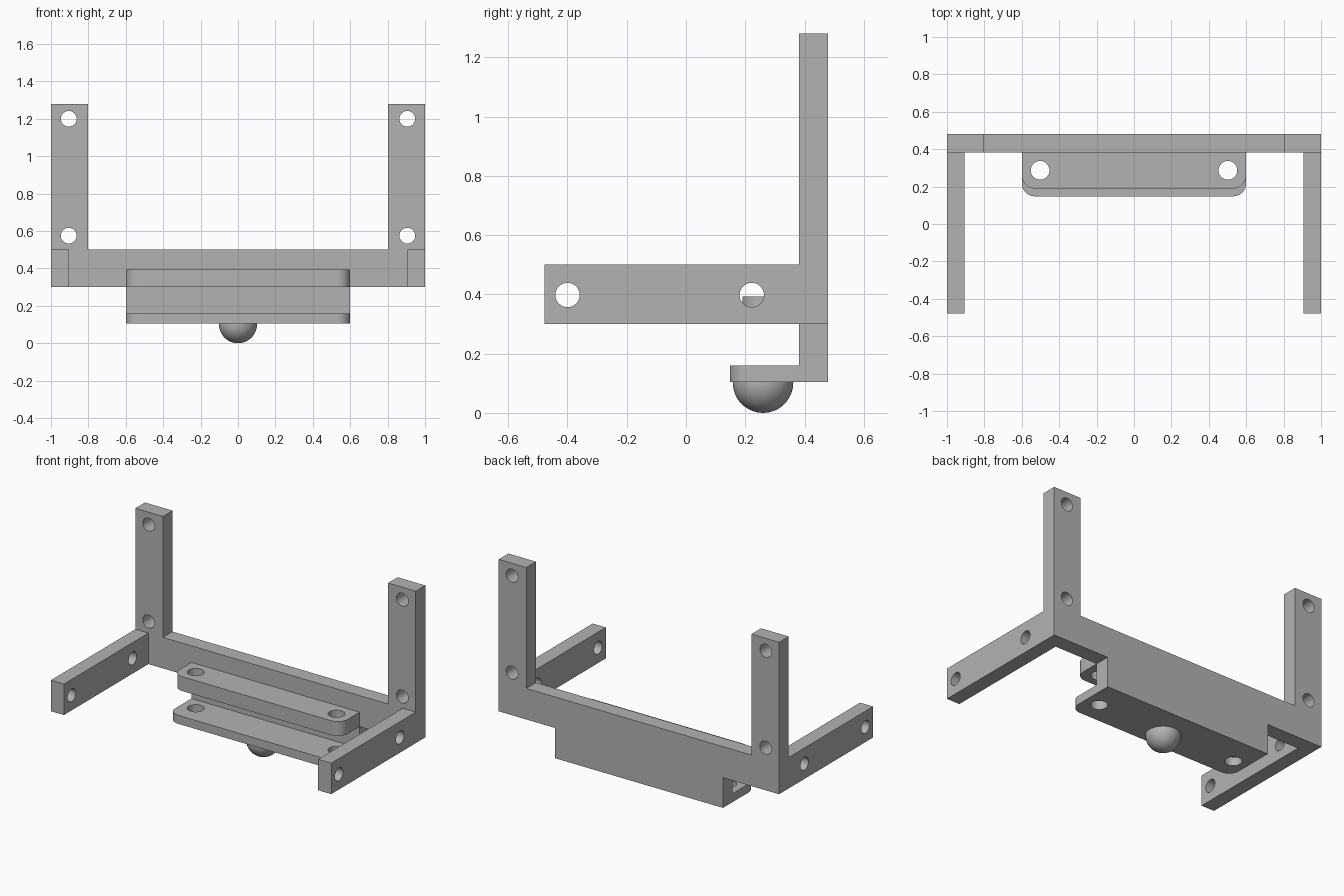
import bpy, bmesh
from math import pi, sin, cos
from mathutils import Matrix, Vector

cube = bpy.data.objects.get("Cube")
if cube:
    bpy.data.objects.remove(cube, do_unlink=True)

GREY = (0.45, 0.45, 0.45, 1)
grey = bpy.data.materials.new("plain grey")
grey.use_nodes = True
grey.diffuse_color = GREY
grey.node_tree.nodes["Principled BSDF"].inputs["Base Color"].default_value = GREY

# Each plane maps a profile (u, v) and a depth w into space
PLANES = {
    "x": lambda u, v, w: (w, u, v),
    "y": lambda u, v, w: (u, w, v),
    "z": lambda u, v, w: (u, v, w),
}


def add_object(name, bm):
    bmesh.ops.recalc_face_normals(bm, faces=bm.faces)
    mesh = bpy.data.meshes.new(name)
    bm.to_mesh(mesh)
    bm.free()
    mesh.materials.append(grey)
    ob = bpy.data.objects.new(name, mesh)
    bpy.context.collection.objects.link(ob)
    return ob


def prism(name, outline, axis, low, high):
    """Extrude a closed outline along an axis."""
    bm = bmesh.new()
    place = PLANES[axis]
    face = bm.faces.new([bm.verts.new(place(u, v, low)) for u, v in outline])
    geom = bmesh.ops.extrude_face_region(bm, geom=[face])["geom"]
    move = Vector(place(0, 0, high - low))
    bmesh.ops.translate(bm, vec=move, verts=[g for g in geom if isinstance(g, bmesh.types.BMVert)])
    return add_object(name, bm)


def arc(cx, cy, r, start, end, steps):
    return [(cx + r * cos(start + (end - start) * i / steps),
             cy + r * sin(start + (end - start) * i / steps)) for i in range(steps + 1)]


def drill(ob, centres, r, axis, low, high):
    """Cut round through-holes along an axis."""
    for u, v in centres:
        cutter = prism(ob.name + "_hole_cutter", arc(u, v, r, 0, 2 * pi, 40)[:-1], axis, low, high)
        cutter.hide_render = True
        cutter.hide_set(True)
        cut = ob.modifiers.new("hole", "BOOLEAN")
        cut.operation = "DIFFERENCE"
        cut.solver = "EXACT"
        cut.object = cutter


def smooth(ob):
    bpy.ops.object.select_all(action="DESELECT")
    bpy.context.view_layer.objects.active = ob
    ob.select_set(True)
    # Bake the holes first so their walls are smoothed too
    cutters = [m.object for m in ob.modifiers]
    for m in list(ob.modifiers):
        bpy.ops.object.modifier_apply(modifier=m.name)
    for c in cutters:
        bpy.data.objects.remove(c, do_unlink=True)
    bpy.ops.object.shade_smooth_by_angle(angle=0.6)


BACK, WALL = 0.48, 0.382     # rear and front of the back frame
BASE, RAIL = 0.30, 0.50      # bottom and top of the rail
FOOT = 0.105                 # bottom of the lower panel

# Back frame: rail, two posts and the dropped centre panel in one outline
half = [(0.6, FOOT), (0.6, BASE), (1, BASE), (1, 1.28), (0.803, 1.28), (0.803, RAIL)]
frame = prism("back_frame", half + [(-x, z) for x, z in reversed(half)], "y", WALL, BACK)
drill(frame, [(s * 0.905, z) for s in (-1, 1) for z in (0.575, 1.2)], 0.042, "y", 0.3, 0.6)
smooth(frame)

# Side arms reaching forward
for side, s in (("left", 1), ("right", -1)):
    lo, hi = sorted((s * 0.907, s))
    arm = prism(side + "_arm",
                [(-0.478, BASE), (WALL, BASE), (WALL, RAIL), (-0.478, RAIL)], "x", lo, hi)
    drill(arm, [(-0.4, 0.398), (0.222, 0.398)], 0.041, "x", lo - 0.1, hi + 0.1)
    smooth(arm)


# Two shelves with rounded front corners and a hole at each end
def shelf(name, front, r, low, high):
    outline = ([(0.6, WALL), (-0.6, WALL)]
               + arc(-0.6 + r, front + r, r, pi, 1.5 * pi, 10)
               + arc(0.6 - r, front + r, r, 1.5 * pi, 2 * pi, 10))
    ob = prism(name, outline, "z", low, high)
    drill(ob, [(-0.502, 0.287), (0.502, 0.287)], 0.05, "z", low - 0.05, high + 0.05)
    smooth(ob)


shelf("upper_shelf", 0.19, 0.07, BASE, 0.393)
shelf("lower_shelf", 0.148, 0.07, FOOT, 0.16)

# Half ball under the lower shelf
bm = bmesh.new()
bmesh.ops.create_uvsphere(bm, u_segments=40, v_segments=24, radius=0.102)
bmesh.ops.bisect_plane(bm, geom=bm.verts[:] + bm.edges[:] + bm.faces[:],
                       plane_co=(0, 0, 0.003), plane_no=(0, 0, 1), clear_outer=True)
bmesh.ops.holes_fill(bm, edges=[e for e in bm.edges if e.is_boundary])
bmesh.ops.transform(bm, matrix=Matrix.Translation((0, 0.26, 0.102)), verts=bm.verts)
smooth(add_object("half_ball", bm))
